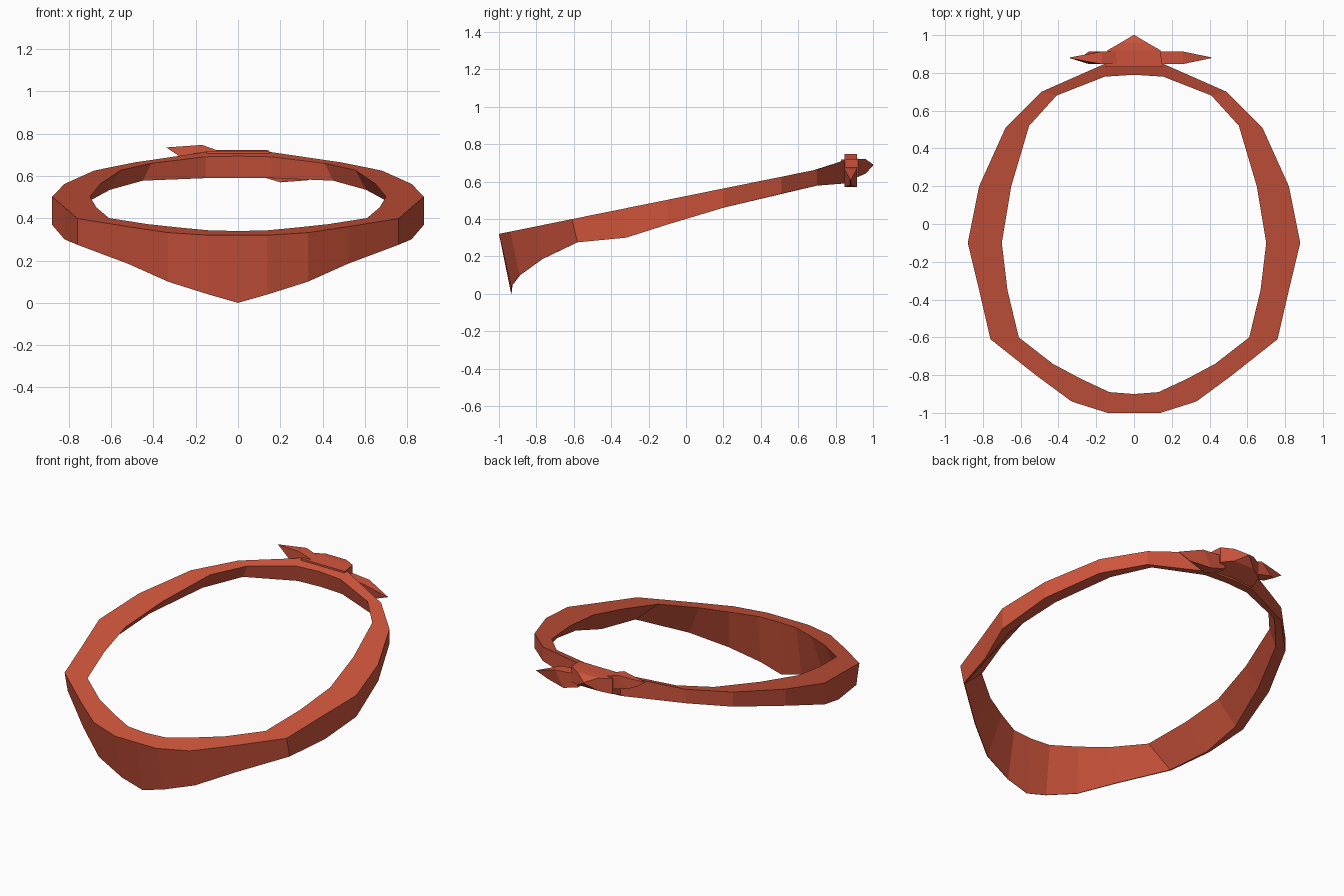
import bpy, bmesh
from mathutils import Vector

cube = bpy.data.objects.get("Cube")
if cube:
    bpy.data.objects.remove(cube)

# One cloth colour
cloth = bpy.data.materials.new("brick_red_cloth")
cloth.use_nodes = True
colour = (0.62, 0.089, 0.045, 1)
cloth.diffuse_color = colour
cloth.node_tree.nodes["Principled BSDF"].inputs["Base Color"].default_value = colour


def loft(name, rings, closed=False):
    """Bridge equal-sized rings of points; cap the ends unless closed."""
    bm = bmesh.new()
    loops = [[bm.verts.new(p) for p in ring] for ring in rings]
    count = len(loops[0])
    pairs = list(zip(loops, loops[1:]))
    if closed:
        pairs.append((loops[-1], loops[0]))
    for a, b in pairs:
        for i in range(count):
            j = (i + 1) % count
            bm.faces.new((a[i], a[j], b[j], b[i]))
    if not closed:
        bm.faces.new(loops[0])
        bm.faces.new(loops[-1])
    bmesh.ops.remove_doubles(bm, verts=bm.verts, dist=0.0005)
    bmesh.ops.recalc_face_normals(bm, faces=bm.faces)
    mesh = bpy.data.meshes.new(name)
    bm.to_mesh(mesh)
    bm.free()
    mesh.materials.append(cloth)
    obj = bpy.data.objects.new(name, mesh)
    bpy.context.collection.objects.link(obj)
    return obj


def rim_height(y):
    """The rim lies in a plane that rises to the back, then lifts at the knot."""
    return 0.32 + 0.2024 * (y + 1) + max(0, y - 0.7) * 0.13


# Neck band: outer x, outer y, inward lean, hem height, inner x, inner y, hem width
stations = [
    (0, -1, .065, 0, 0, -.9, .05),
    (.14, -1, .065, .04, .13, -.89, .05),
    (.33, -.94, .05, .1, .28, -.82, .05),
    (.52, -.8, .03, .185, .43, -.74, .05),
    (.76, -.61, .03, .275, .61, -.6, .05),
    (.82, -.35, .03, .3, .67, -.35, .1),
    (.88, -.1, 0, .37, .7, -.1, .3),
    (.82, .2, 0, .46, .65, .2, .45),
    (.68, .51, 0, .535, .555, .52, .6),
    (.49, .7, 0, .578, .41, .68, .5),
    (.15, .85, 0, .59, .155, .78, .7),
    (0, .86, 0, .59, 0, .79, .7),
]


def band_section(side, ox, oy, lean, hem, ix, iy, width):
    outer_hem = Vector((ox, oy + lean, hem))
    inner_hem = outer_hem.lerp(Vector((ix, iy, hem)), width)
    points = [(ox, oy, rim_height(oy)), outer_hem, inner_hem, (ix, iy, rim_height(iy))]
    return [(side * x, y, z) for x, y, z in points]


left_half = [band_section(1, *s) for s in stations]
right_half = [band_section(-1, *s) for s in stations[-2:0:-1]]
loft("neck_band", left_half + right_half, closed=True)


# Knot: a block narrowing to a point at the back
def knot_ring(half, y, low, high):
    return [(-half, y, low), (half, y, low), (half, y, high), (-half, y, high)]


loft("knot", [knot_ring(.15, .83, .59, .718), knot_ring(.14, .92, .625, .722),
              knot_ring(.07, .96, .642, .72), knot_ring(.003, 1, .685, .692)])


# Tails: ribbons that taper to an edge; each station has a top and a bottom corner
def tail(name, corners):
    rings = []
    for (top, bottom), half in zip(corners, (.033, .033, .002)):
        rings.append([(x, .88 + d, z) for (x, z), d in
                      ((top, -half), (top, half), (bottom, half), (bottom, -half))])
    loft(name, rings)


tail("right_tail", [((-.08, .715), (-.08, .64)), ((-.17, .747), (-.24, .68)),
                    ((-.34, .735), (-.28, .695))])
tail("left_tail", [((.1, .68), (.1, .6)), ((.26, .665), (.2, .57)),
                   ((.41, .61), (.33, .58))])
